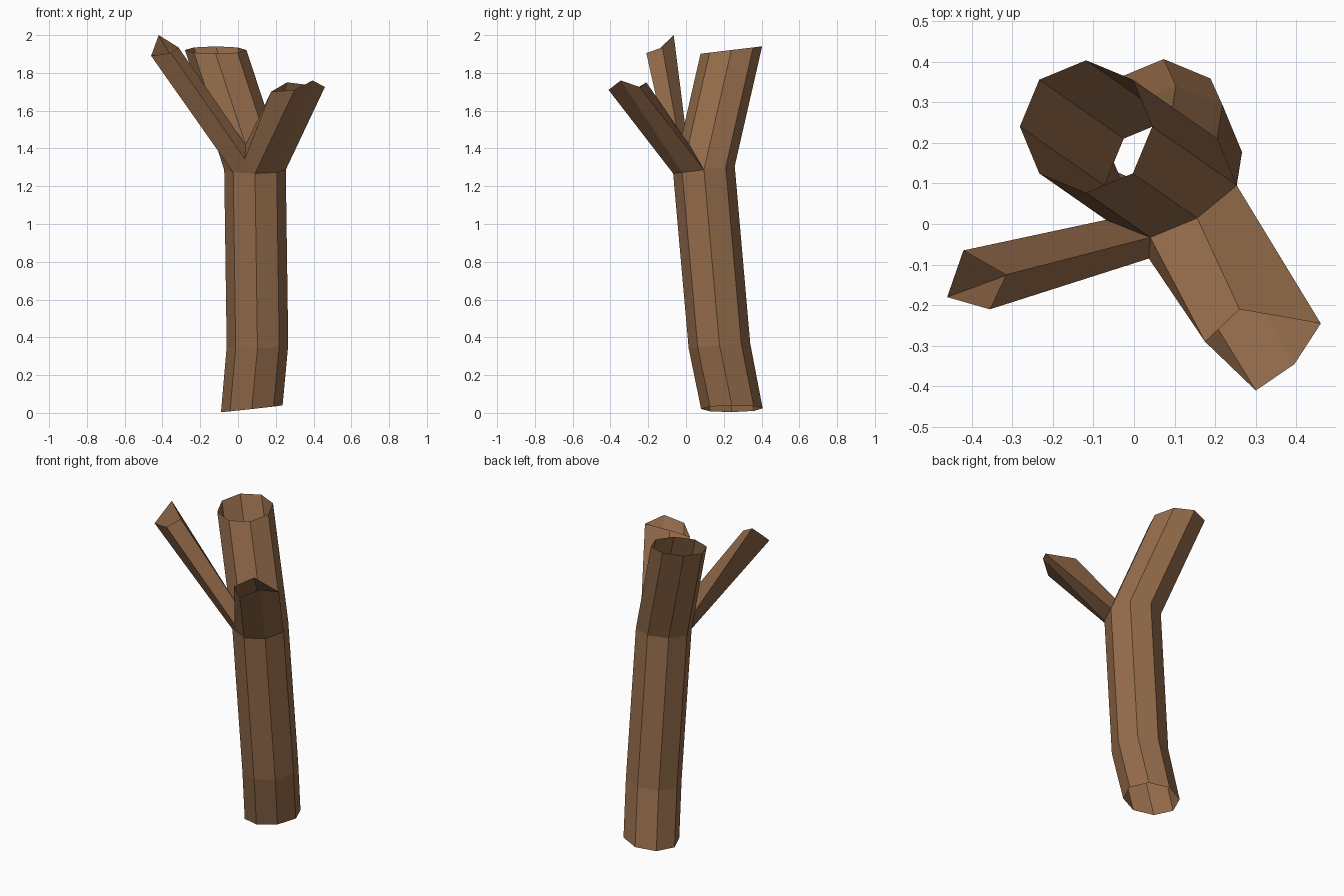
import bpy
from math import cos, sin, pi
from mathutils import Vector

if "Cube" in bpy.data.objects:
    bpy.data.objects.remove(bpy.data.objects["Cube"])

bark = bpy.data.materials.new("bark")
bark.diffuse_color = (0.30, 0.15, 0.07, 1)
bark.use_nodes = True
bark.node_tree.nodes["Principled BSDF"].inputs["Base Color"].default_value = bark.diffuse_color


def ring(cx, cy, cz, slope_x, slope_y, r=0.163, n=8):
    """Slightly tilted octagon, first point on +x, counter-clockwise."""
    pts = []
    for i in range(n):
        dx, dy = r * cos(2 * pi * i / n), r * sin(2 * pi * i / n)
        pts.append(Vector((cx + dx, cy + dy, cz + slope_x * dx + slope_y * dy)))
    return pts


def make(name, polygons):
    """Build one part from polygons of points, sharing equal points."""
    verts, index, faces = [], {}, []
    for poly in polygons:
        face = []
        for p in poly:
            key = tuple(round(c, 5) for c in p)
            if key not in index:
                index[key] = len(verts)
                verts.append(key)
            face.append(index[key])
        faces.append(face)
    mesh = bpy.data.meshes.new(name)
    mesh.from_pydata(verts, [], faces)
    mesh.materials.append(bark)
    obj = bpy.data.objects.new(name, mesh)
    bpy.context.collection.objects.link(obj)
    return obj


# Octagonal rings up the bent trunk
foot = ring(0.073, 0.243, 0.022, 0.11, 0.01)
knee = ring(0.103, 0.177, 0.355, 0.03, 0.08)
fork = ring(0.090, 0.095, 1.287, 0.0, 0.12)
top = ring(-0.118, 0.240, 1.921, 0.0, 0.12)

# Crotch points: where the branches leave the upper trunk
crotch_l = fork[5].lerp(top[5], 0.21)
crotch_m = fork[6].lerp(top[6], 0.24)
crotch_r = fork[7].lerp(top[7], 0.24)

# Hollow trunk, open at both ends
walls = []
for lower, upper in ((foot, knee), (knee, fork)):
    for i in range(8):
        j = (i + 1) % 8
        walls.append([lower[i], lower[j], upper[j], upper[i]])
for i in range(4):
    walls.append([fork[i], fork[i + 1], top[i + 1], top[i]])
walls += [
    [fork[4], fork[5], crotch_l, top[5], top[4]],
    [crotch_l, crotch_m, top[6], top[5]],
    [crotch_m, crotch_r, top[7], top[6]],
    [crotch_r, fork[0], top[0], top[7]],
]
make("trunk", walls)

# Slim four-sided left branch, open tip
tip = [Vector(p) for p in ((-0.46, -0.18, 1.89), (-0.355, -0.21, 1.905),
                           (-0.315, -0.125, 1.935), (-0.42, -0.065, 2.0))]
web = fork[6].lerp(tip[1], 0.12)
make("left_branch", [
    [fork[5], fork[6], web, tip[1], tip[0]],
    [web, crotch_m, tip[2], tip[1]],
    [crotch_m, crotch_l, tip[3], tip[2]],
    [crotch_l, fork[5], tip[0], tip[3]],
])

# Thick five-sided right branch, open tip
end = [Vector(p) for p in ((0.30, -0.41, 1.71), (0.395, -0.345, 1.76),
                           (0.46, -0.245, 1.725), (0.26, -0.21, 1.75),
                           (0.175, -0.29, 1.70))]
make("right_branch", [
    [fork[6], fork[7], end[1], end[0]],
    [fork[7], fork[0], end[2], end[1]],
    [fork[0], crotch_r, end[3], end[2]],
    [crotch_r, crotch_m, end[4], end[3]],
    [crotch_m, web, end[4]],
    [web, fork[6], end[0], end[4]],
])
